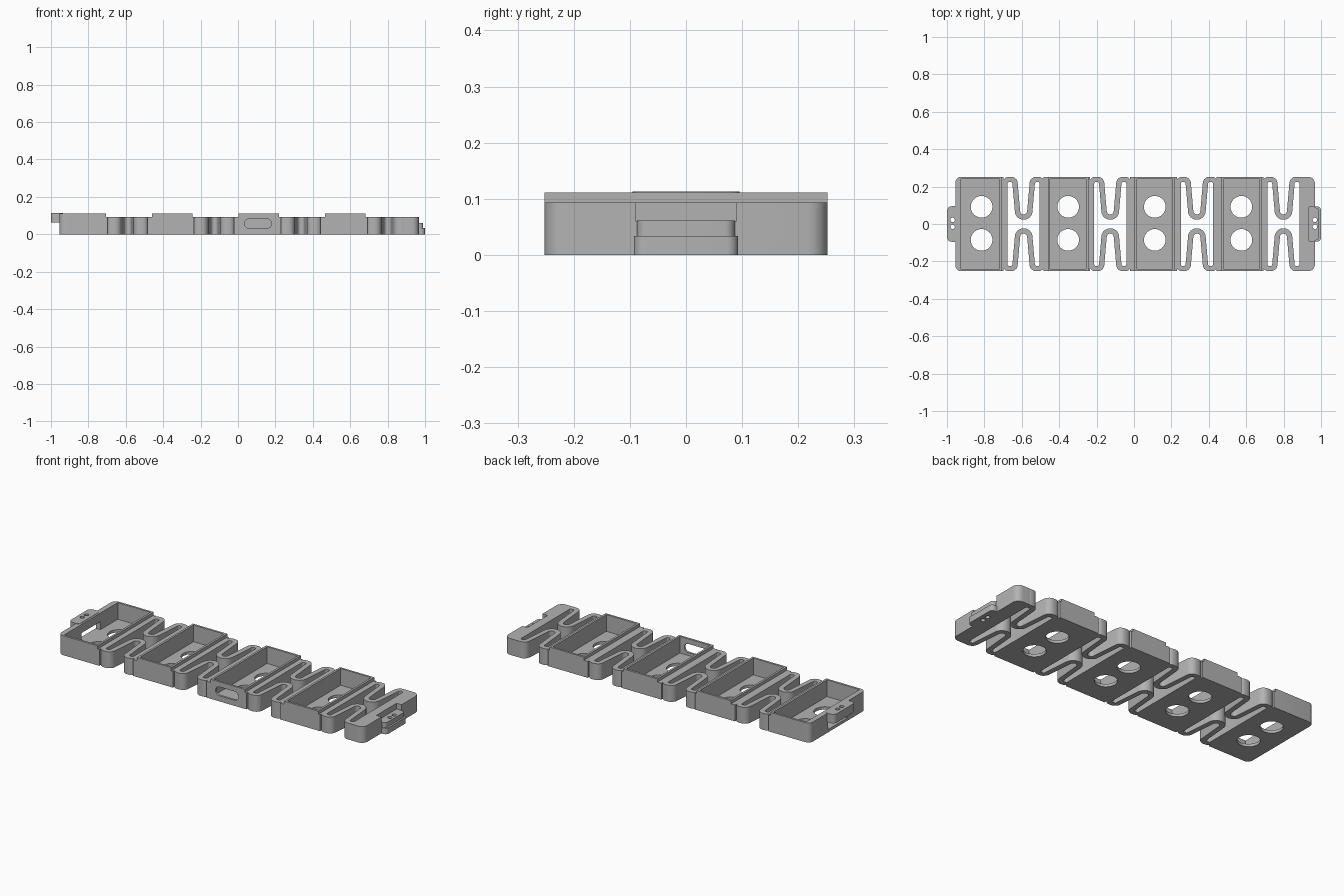
import bpy, bmesh, math
from mathutils import Vector

if "Cube" in bpy.data.objects:
    bpy.data.objects.remove(bpy.data.objects["Cube"])

grey = bpy.data.materials.new("plain_grey")
grey.diffuse_color = (0.45, 0.45, 0.45, 1)
grey.use_nodes = True
grey.node_tree.nodes["Principled BSDF"].inputs["Base Color"].default_value = grey.diffuse_color

PITCH, JOINT0, W = 0.463, -0.59, 0.252
LOW, HIGH = 0.093, 0.111


def finish(name, bm):
    bmesh.ops.recalc_face_normals(bm, faces=bm.faces)
    me = bpy.data.meshes.new(name)
    bm.to_mesh(me)
    bm.free()
    me.materials.append(grey)
    ob = bpy.data.objects.new(name, me)
    bpy.context.collection.objects.link(ob)
    return ob


def prism(name, pts, z0, z1):
    bm = bmesh.new()
    f = bm.faces.new([bm.verts.new((x, y, z0)) for x, y in pts])
    r = bmesh.ops.extrude_face_region(bm, geom=[f])
    vs = [v for v in r["geom"] if isinstance(v, bmesh.types.BMVert)]
    bmesh.ops.translate(bm, verts=vs, vec=(0, 0, z1 - z0))
    return finish(name, bm)


def rounded(x0, x1, y0, y1, rl=0.0, rr=0.0):
    """Rectangle outline with separate corner radii on the left and right."""
    pts = []
    for cx, cy, r, a in ((x1, y1, rr, 0), (x0, y1, rl, 90), (x0, y0, rl, 180), (x1, y0, rr, 270)):
        sx, sy = (1 if cx == x1 else -1), (1 if cy == y1 else -1)
        if r == 0:
            pts.append((cx, cy))
            continue
        for k in range(7):
            t = math.radians(a + 15 * k)
            pts.append((cx - sx * r + r * math.cos(t), cy - sy * r + r * math.sin(t)))
    return pts


def block(name, x0, x1, y0, y1, z0, z1, rl=0.0, rr=0.0):
    return prism(name, rounded(x0, x1, y0, y1, rl, rr), z0, z1)


def cut(ob, cutter):
    m = ob.modifiers.new("cut", "BOOLEAN")
    m.operation, m.solver, m.object = "DIFFERENCE", "EXACT", cutter
    bpy.context.view_layer.objects.active = ob
    bpy.ops.object.modifier_apply(modifier=m.name)
    bpy.data.objects.remove(cutter)


def disc(x, y, r, z0, z1):
    n = 32
    return prism("cutter", [(x + r * math.cos(2 * math.pi * k / n), y + r * math.sin(2 * math.pi * k / n))
                            for k in range(n)], z0, z1)


def ribbon(name, path, half, z0, z1):
    """Wall of constant thickness that follows a path."""
    bm = bmesh.new()
    P = [Vector(p) for p in path]
    rows = []
    for i, p in enumerate(P):
        a = (p - P[i - 1]).normalized() if i else (P[1] - p).normalized()
        b = (P[i + 1] - p).normalized() if i < len(P) - 1 else a
        t = (a + b).normalized()
        n = Vector((-t.y, t.x)) * half / max(0.5, t.dot(a))
        rows.append([bm.verts.new((q.x, q.y, z)) for q, z in
                     ((p + n, z0), (p - n, z0), (p - n, z1), (p + n, z1))])
    for r, s in zip(rows, rows[1:]):
        for k in range(4):
            bm.faces.new((r[k], r[(k + 1) % 4], s[(k + 1) % 4], s[k]))
    bm.faces.new(rows[0])
    bm.faces.new(rows[-1])
    return finish(name, bm)


# Meander springs between the boxes, one per side
def arc(cx, cy, r, a0, a1, n):
    return [(cx + r * math.cos(math.radians(a0 + (a1 - a0) * k / n)),
             cy + r * math.sin(math.radians(a0 + (a1 - a0) * k / n))) for k in range(n + 1)]


half_path = [(-0.1, 0.0)] + arc(-0.079, 0.217, 0.021, 180, 90, 5) + arc(-0.067, 0.217, 0.021, 90, 5, 5) \
    + arc(0, 0.07, 0.033, 185, 270, 8)
path = half_path + [(-x, y) for x, y in half_path[-2::-1]]
for j in range(4):
    c = JOINT0 + PITCH * j
    for s, side in ((1, "back"), (-1, "front")):
        ribbon(f"spring_{side}_{j}", [(c + x, s * y) for x, y in path], 0.0142, 0, LOW)

# Open boxes with two floor holes and a raised rim
for i in range(4):
    c = -0.352 + PITCH * (i - 1)
    x0 = -0.955 if i == 0 else c - 0.108
    x1 = c + 0.108
    base0 = x0 if i == 0 else x0 - 0.024
    r = 0.03 if i == 0 else 0.0
    wall = 0.03 if i == 0 else 0.012
    box = block(f"box_{i}", base0, x1 + 0.01, -W, W, 0, LOW, r)
    rim = block(f"box_rim_{i}", x0, x1, -W, W, LOW, HIGH, r)
    cut(box, block("cutter", x0 + wall, x1 - 0.012, -W + 0.012, W - 0.012, 0.016, 0.3))
    cut(rim, block("cutter", x0 + wall, x1 - 0.012, -W + 0.012, W - 0.012, 0.0, 0.3))
    for y in (0.092, -0.085):
        cut(box, disc(c, y, 0.058, -0.1, 0.05))
    if i == 0:  # opening for the end hook
        cut(box, block("cutter", -1.1, -0.9, -0.085, 0.085, 0.016, 0.062))
    if i == 2:  # oblong port in the front wall
        port = block("cutter", -0.072, 0.072, -0.025, 0.025, -0.05, 0.05, 0.0249, 0.0249)
        port.rotation_euler = (math.pi / 2, 0, 0)
        port.location = (c - 0.004, -W, 0.057)
        bpy.context.view_layer.update()
        cut(box, port)

# Closing end block with a recess for the hook
end = block("end_block", 0.885, 0.967, -W, W, 0, LOW, 0, 0.035)
cut(end, block("cutter", 0.935, 1.1, -0.09, 0.09, 0.06, 0.3))

# Stepped tab on the right end
lower = block("end_tab_lower", 0.95, 1.0, -0.093, 0.093, 0, 0.034, 0, 0.02)
upper = block("end_tab_upper", 0.95, 0.99, -0.087, 0.087, 0.034, 0.061, 0, 0.018)
# Overhanging tab on the left end
hook = block("hook_tab", -1.0, -0.935, -0.095, 0.095, 0.062, 0.113, 0.025, 0.02)
for y in (0.022, -0.015):
    cut(hook, disc(-0.97, y, 0.012, 0, 0.2))
    for part in (lower, upper, end):
        cut(part, disc(0.967, y, 0.012, -0.1, 0.2))

# Smooth the rounded corners, keep edges sharp
for ob in bpy.context.collection.objects:
    bpy.ops.object.select_all(action="DESELECT")
    ob.select_set(True)
    bpy.context.view_layer.objects.active = ob
    bpy.ops.object.shade_smooth_by_angle(angle=math.radians(30))
